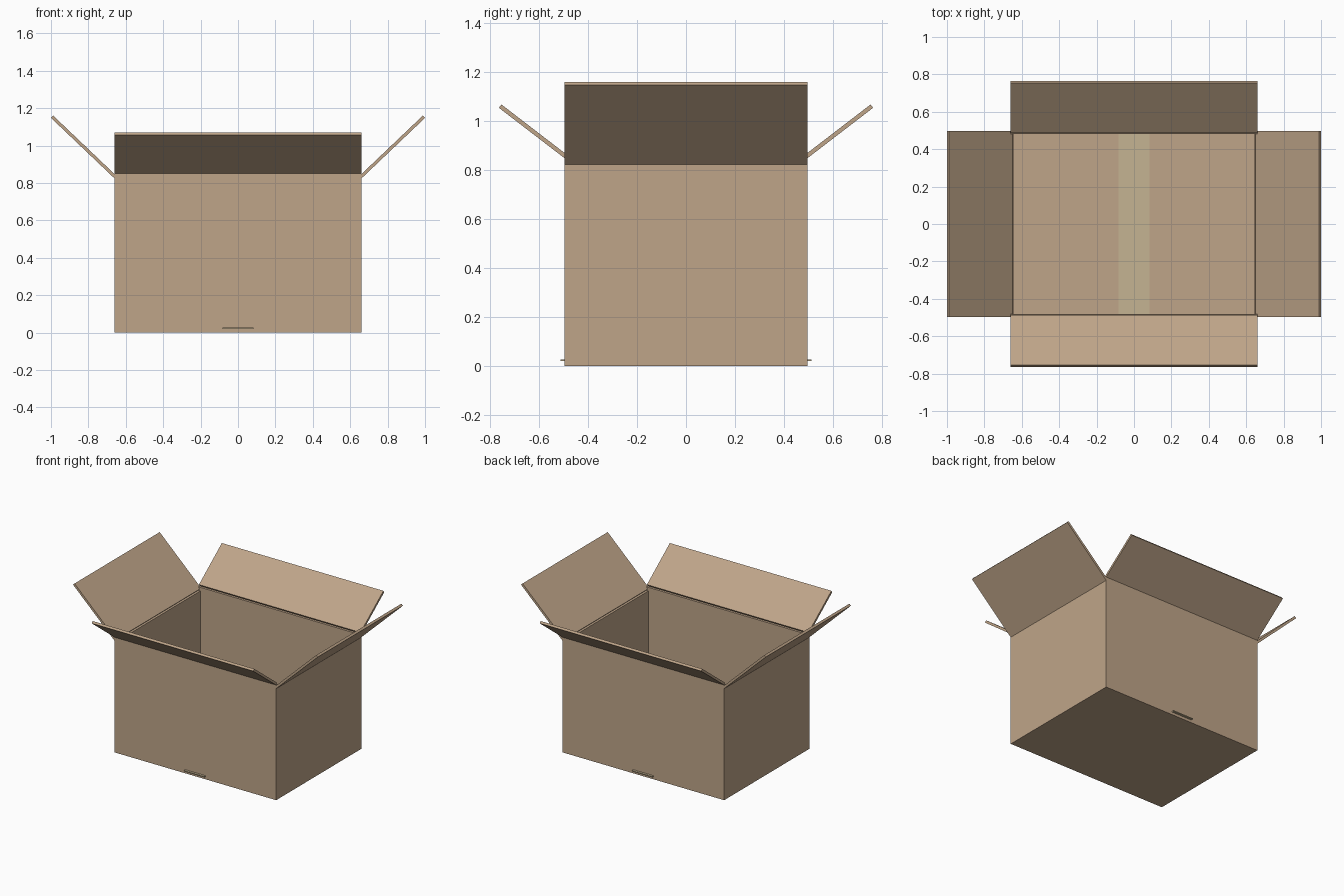
import bpy
from math import cos, sin, radians
from mathutils import Matrix, Vector

if "Cube" in bpy.data.objects:
    bpy.data.objects.remove(bpy.data.objects["Cube"])

W, D, T = 0.66, 0.497, 0.017          # half width, half depth, board thickness
SIDE_H, FRONT_H = 0.824, 0.85         # hinge heights of side and front/back walls


def material(name, rgb):
    m = bpy.data.materials.new(name)
    m.diffuse_color = (*rgb, 1)
    m.use_nodes = True
    m.node_tree.nodes["Principled BSDF"].inputs["Base Color"].default_value = m.diffuse_color
    return m


card = material("cardboard", (0.52, 0.375, 0.25))
tape = material("tape", (0.56, 0.455, 0.29))


def box(name, lo, hi, mat=card, matrix=Matrix()):
    """Box between two corners, then moved by a matrix baked into the mesh."""
    lo, hi = Vector(lo), Vector(hi)
    bpy.ops.mesh.primitive_cube_add(size=1)
    ob = bpy.context.object
    ob.name = name
    size = hi - lo
    ob.data.transform(matrix @ Matrix.Translation((lo + hi) / 2)
                      @ Matrix.Diagonal((*size, 1)))
    ob.data.materials.append(mat)
    return ob


def flap(name, facing, reach, height, half, length, tilt):
    """Board hinged on the outer top edge of a wall, tilted up by an angle."""
    m = (Matrix.Rotation(radians(facing), 4, 'Z')
         @ Matrix.Translation((reach, 0, height))
         @ Matrix.Rotation(radians(-tilt), 4, 'Y'))
    box(name, (0, -half, 0), (length, half, T), card, m)


# Floor and the tape strip through the bottom seam
box("floor", (-W, -D, 0), (W, D, 0.02))
box("tape_strip", (-0.083, -0.513, 0.02), (0.083, 0.513, 0.027), tape)

# Walls: long ones run full width, short ones fit between them
for s, name in ((-1, "front"), (1, "back")):
    y = sorted((s * D, s * (D - T)))
    box(name + "_wall", (-W, y[0], 0.02), (W, y[1], FRONT_H))
for s, name in ((-1, "left"), (1, "right")):
    x = sorted((s * W, s * (W - T)))
    box(name + "_wall", (x[0], -D + T, 0.02), (x[1], D - T, SIDE_H))

# Open flaps
for name, facing in (("right", 0), ("left", 180)):
    flap(name + "_flap", facing, W, SIDE_H, D, 0.469, 43.6)
for name, facing in (("back", 90), ("front", -90)):
    flap(name + "_flap", facing, D, FRONT_H, W, 0.337, 37.5)
